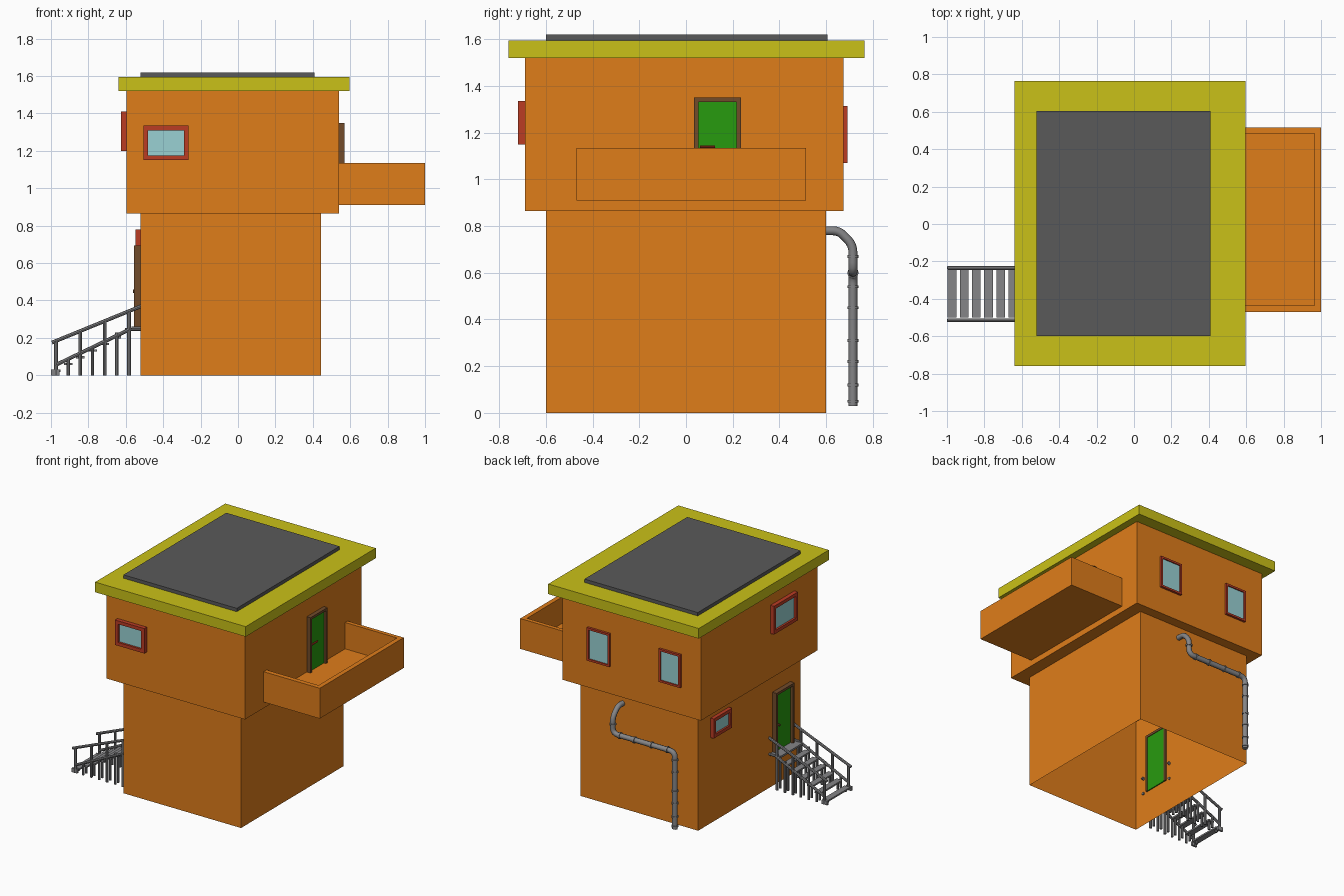
import bpy, bmesh, math
from mathutils import Vector, Matrix

if "Cube" in bpy.data.objects:
    bpy.data.objects.remove(bpy.data.objects["Cube"])


def material(name, rgb):
    m = bpy.data.materials.new(name)
    m.diffuse_color = [(c / 255) ** 2.2 for c in rgb] + [1]
    m.use_nodes = True
    m.node_tree.nodes["Principled BSDF"].inputs["Base Color"].default_value = m.diffuse_color
    return m


ORANGE = material("orange_wall", (222, 124, 32))
YELLOW = material("yellow_trim", (201, 192, 30))
DARK = material("dark_roof", (90, 90, 90))
RED = material("red_frame", (185, 62, 40))
BROWN = material("brown_frame", (112, 76, 46))
GREEN = material("green_door", (44, 154, 22))
GLASS = material("pale_glass", (152, 208, 210))
METAL = material("grey_metal", (132, 132, 134))


def finish(name, bm, mat):
    me = bpy.data.meshes.new(name)
    bm.to_mesh(me)
    bm.free()
    me.materials.append(mat)
    ob = bpy.data.objects.new(name, me)
    bpy.context.collection.objects.link(ob)
    return ob


def boxes(name, spans, mat, open_bottom=False):
    """Each span is ((x0, x1), (y0, y1), (z0, z1))."""
    bm = bmesh.new()
    for s in spans:
        mid = Vector([(a + b) / 2 for a, b in s])
        size = [abs(b - a) for a, b in s]
        bmesh.ops.create_cube(bm, size=1, matrix=Matrix.Translation(mid) @ Matrix.Diagonal((*size, 1)))
    if open_bottom:
        bm.normal_update()
        bmesh.ops.delete(bm, geom=[f for f in bm.faces if f.normal.z < -0.5], context='FACES')
    return finish(name, bm, mat)


def rods(name, segments, mat, r, sides=8, smooth=False):
    """Straight cylinders between point pairs."""
    bm = bmesh.new()
    for a, b in segments:
        a, b = Vector(a), Vector(b)
        d = b - a
        rot = d.to_track_quat('Z', 'Y').to_matrix().to_4x4()
        bmesh.ops.create_cone(bm, cap_ends=True, segments=sides, radius1=r, radius2=r,
                              depth=d.length, matrix=Matrix.Translation((a + b) / 2) @ rot)
    ob = finish(name, bm, mat)
    if smooth:
        for p in ob.data.polygons:
            p.use_smooth = len(p.vertices) == 4
    return ob


def on_wall(axis, u, d, z):
    return (d, u, z) if axis == 'x' else (u, d, z)


def frame(name, axis, u, d, z, w, mat, sill=True):
    parts = [on_wall(axis, (u[0], u[0] + w), d, z),
             on_wall(axis, (u[1] - w, u[1]), d, z),
             on_wall(axis, (u[0] + w, u[1] - w), d, (z[1] - w, z[1]))]
    if sill:
        parts.append(on_wall(axis, (u[0] + w, u[1] - w), d, (z[0], z[0] + w)))
    boxes(name + "_frame", parts, mat)


def window(name, axis, wall, out, u, z, w):
    frame(name, axis, u, sorted((wall, wall + out)), z, w, RED)
    boxes(name + "_glass", [on_wall(axis, (u[0] + w, u[1] - w), sorted((wall, wall + out * 0.5)),
                                    (z[0] + w, z[1] - w))], GLASS)


def door(name, wall, out, u, z):
    s = math.copysign(1, out)
    w = 0.018
    frame(name, 'x', u, sorted((wall - s * 0.012, wall + out)), z, w, BROWN, sill=False)
    boxes(name + "_leaf", [(sorted((wall - s * 0.008, wall + out * 0.4)),
                            (u[0] + w, u[1] - w), (z[0], z[1] - w))], GREEN)


# Storeys and roof
boxes("lower_storey", [((-0.52, 0.445), (-0.60, 0.60), (0, 0.865))], ORANGE, open_bottom=True)
boxes("upper_storey", [((-0.595, 0.54), (-0.69, 0.675), (0.865, 1.52))], ORANGE)
boxes("roof_slab", [((-0.64, 0.595), (-0.76, 0.765), (1.52, 1.595))], YELLOW)
boxes("roof_top", [((-0.52, 0.41), (-0.60, 0.605), (1.595, 1.62))], DARK)

# Balcony: floor and three parapet walls
boxes("balcony", [((0.54, 1.0), (-0.47, 0.515), (0.91, 0.94)),
                  ((0.965, 1.0), (-0.47, 0.515), (0.94, 1.135)),
                  ((0.54, 0.965), (-0.47, -0.435), (0.94, 1.135)),
                  ((0.54, 0.965), (0.485, 0.515), (0.94, 1.135))], ORANGE)

# Doors and handles
door("balcony_door", 0.54, 0.03, (0.035, 0.235), (0.94, 1.35))
door("entry_door", -0.52, -0.035, (-0.48, -0.27), (0.25, 0.695))
rods("balcony_door_handle", [((0.55, 0.065, 1.14), (0.566, 0.065, 1.14)),
                             ((0.565, 0.06, 1.14), (0.565, 0.125, 1.14))], RED, 0.006)
rods("entry_door_handle", [((-0.53, -0.30, 0.45), (-0.562, -0.30, 0.45))], BROWN, 0.009)

# Windows
window("front_window", 'y', -0.69, -0.03, (-0.505, -0.265), (1.15, 1.335), 0.025)
window("left_upper_window", 'x', -0.595, -0.03, (-0.42, -0.14), (1.20, 1.41), 0.025)
window("left_lower_window", 'x', -0.52, -0.027, (0.24, 0.455), (0.635, 0.78), 0.025)
window("back_window_a", 'y', 0.675, 0.017, (0.145, 0.33), (1.07, 1.315), 0.015)
window("back_window_b", 'y', 0.675, 0.017, (-0.435, -0.26), (1.07, 1.315), 0.015)

# Stairs: treads on legs, landing, stringers, handrails on taller posts
SIDES = (-0.515, -0.235)
STEPS = [(-0.973 + 0.065 * i, 0.03 + 0.036 * i) for i in range(7)]
boxes("stair_treads", [((x - 0.023, x + 0.023), (-0.50, -0.245), (z - 0.012, z))
                       for x, z in STEPS[:-1]]
      + [((-0.605, -0.52), (-0.50, -0.245), (0.238, 0.252))], METAL)
boxes("stair_foot", [((-1.0, -0.955), (y - 0.008, y + 0.008), (0, 0.03)) for y in SIDES], METAL)
legs, posts, bars = [], [], []
for y in SIDES:
    for i, (x, z) in enumerate(STEPS):
        top = 0.17 + (x + 1.0) * 0.42 if i % 2 == 0 else z + 0.02
        (posts if i % 2 == 0 else legs).append(((x, y, 0), (x, y, top)))
    for x, z in STEPS:
        inner = y + (0.035 if y < -0.4 else -0.035)
        legs.append(((x, inner, 0), (x, inner, z - 0.006)))
    bars.append(((-0.995, y, 0.175), (-0.505, y, 0.375)))
    bars.append(((-0.975, y, 0.055), (-0.57, y, 0.25)))
    bars.append(((-0.57, y, 0.25), (-0.51, y, 0.25)))
rods("stair_legs", legs, METAL, 0.009)
rods("stair_posts", posts, METAL, 0.010)
rods("stair_rails", bars, METAL, 0.010)

# Drain pipe: rounded path swept with a round bevel
corners = [Vector(p) for p in ((0.10, 0.59, 0.78), (0.10, 0.655, 0.78), (0.10, 0.715, 0.72),
                               (0.10, 0.715, 0.60), (-0.41, 0.715, 0.60), (-0.41, 0.715, 0.03))]
path = [corners[0]]
for a, b, c in zip(corners, corners[1:], corners[2:]):
    r = min(0.045, (a - b).length * 0.4, (c - b).length * 0.4)
    p, q = b + (a - b).normalized() * r, b + (c - b).normalized() * r
    for k in range(5):
        t = k / 4
        path.append(p * (1 - t) ** 2 + b * 2 * t * (1 - t) + q * t * t)
path.append(corners[-1])
cu = bpy.data.curves.new("drain_pipe", 'CURVE')
cu.dimensions = '3D'
cu.bevel_depth = 0.019
cu.bevel_resolution = 2
cu.use_fill_caps = True
sp = cu.splines.new('POLY')
sp.points.add(len(path) - 1)
for pt, co in zip(sp.points, path):
    pt.co = (*co, 1)
cu.materials.append(METAL)
bpy.context.collection.objects.link(bpy.data.objects.new("drain_pipe", cu))

# Pipe couplings
rings = [((-0.41, 0.715, z - 0.006), (-0.41, 0.715, z + 0.006)) for z in (0.05, 0.12, 0.22, 0.31, 0.45, 0.54)]
rings += [((x - 0.006, 0.715, 0.60), (x + 0.006, 0.715, 0.60)) for x in (0.04, -0.08, -0.22, -0.35)]
rings += [((0.10, 0.715, 0.664), (0.10, 0.715, 0.676))]
rods("pipe_couplings", rings, METAL, 0.024, sides=12, smooth=True)
